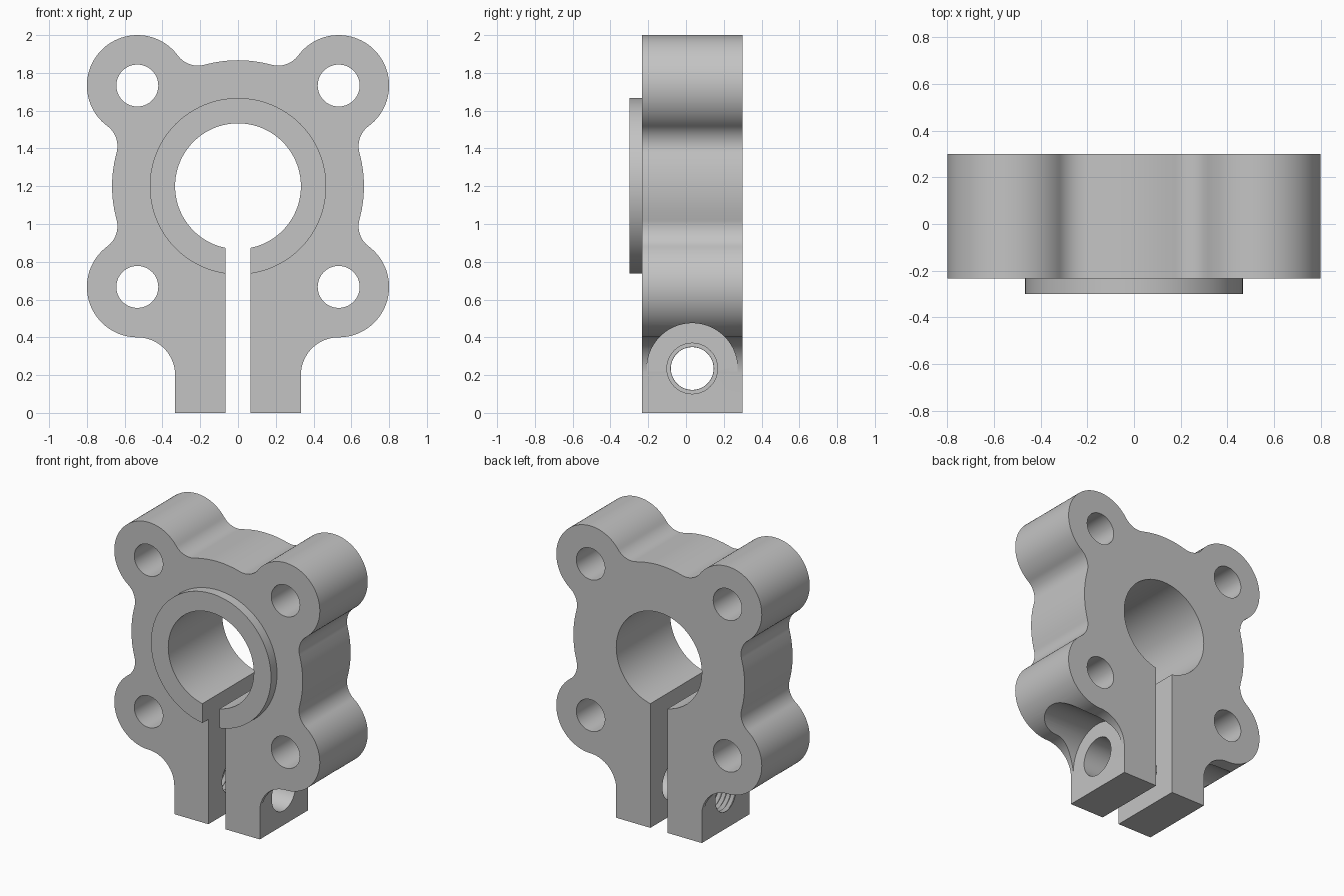
import bpy
import bmesh
from math import sin, cos, tau, pi, radians, hypot, acos, atan2

cube = bpy.data.objects.get("Cube")
if cube:
    bpy.data.objects.remove(cube, do_unlink=True)

# Main dimensions
FRONT, BACK, BOSS_FRONT = -0.233, 0.3, -0.3
CZ = 1.2                 # bore height
BODY_R, LOBE_R, FILLET_R = 0.667, 0.267, 0.133
OFF = 0.533              # bolt hole offset from the bore axis
STEM, SLOT = 0.333, 0.067
SCREW_Y, SCREW_Z = 0.033, 0.235

steel = bpy.data.materials.new("grey steel")
steel.use_nodes = True
colour = (0.55, 0.55, 0.55, 1)
steel.diffuse_color = colour
steel.node_tree.nodes["Principled BSDF"].inputs["Base Color"].default_value = colour


def finish(name, bm):
    bmesh.ops.recalc_face_normals(bm, faces=bm.faces)
    mesh = bpy.data.meshes.new(name)
    bm.to_mesh(mesh)
    bm.free()
    mesh.materials.append(steel)
    obj = bpy.data.objects.new(name, mesh)
    bpy.context.collection.objects.link(obj)
    return obj


def lathe(name, profile, axis, centre, seg=96):
    """Capped solid from (position, radius) pairs along the x or y axis."""
    bm = bmesh.new()
    rings = []
    for t, r in profile:
        ring = []
        for i in range(seg):
            u, v = r * cos(tau * i / seg), r * sin(tau * i / seg)
            co = (t, centre[0] + u, centre[1] + v) if axis == "X" else (centre[0] + u, t, centre[1] + v)
            ring.append(bm.verts.new(co))
        rings.append(ring)
    for a, b in zip(rings, rings[1:]):
        for i in range(seg):
            j = (i + 1) % seg
            bm.faces.new((a[i], a[j], b[j], b[i]))
    bm.faces.new(rings[0])
    bm.faces.new(rings[-1])
    return finish(name, bm)


def arc(cx, cz, r, a0, a1):
    n = max(4, int(abs(a1 - a0) / radians(4)))
    return [(cx + r * cos(a0 + (a1 - a0) * i / n), cz + r * sin(a0 + (a1 - a0) * i / n))
            for i in range(n + 1)]


def combine(target, tool, operation="DIFFERENCE"):
    mod = target.modifiers.new(tool.name, "BOOLEAN")
    mod.operation = operation
    mod.solver = "EXACT"
    mod.object = tool
    bpy.context.view_layer.objects.active = target
    bpy.ops.object.modifier_apply(modifier=mod.name)
    bpy.data.objects.remove(tool, do_unlink=True)


# Outline: round body, four lobes, tangent fillets, stem
reach, lobe_dist, fillet_dist = BODY_R + FILLET_R, OFF * 2 ** 0.5, LOBE_R + FILLET_R
spread = acos((reach ** 2 + lobe_dist ** 2 - fillet_dist ** 2) / (2 * reach * lobe_dist))
low, high = pi / 4 - spread, pi / 4 + spread
turn = atan2(reach * sin(high) - OFF, reach * cos(high) - OFF)
side = pi / 2 - turn


def fillet(angle, a0, a1):
    return arc(reach * cos(angle), CZ + reach * sin(angle), FILLET_R, a0, a1)


half = [(STEM, 0)]
for piece in (
    arc(STEM + 0.2, 0.2, 0.2, pi, pi / 2),
    arc(OFF, CZ - OFF, LOBE_R, -pi / 2, -side),
    fillet(-low, pi - side, pi - low),
    arc(0, CZ, BODY_R, -low, low),
    fillet(low, pi + low, pi + side),
    arc(OFF, CZ + OFF, LOBE_R, side, turn),
    fillet(high, turn + pi, high + pi),
    arc(0, CZ, BODY_R, high, pi / 2),
):
    half += [p for i, p in enumerate(piece)
             if i or hypot(p[0] - half[-1][0], p[1] - half[-1][1]) > 0.002]
outline = half + [(-x, z) for x, z in reversed(half[:-1])]

bm = bmesh.new()
face = bm.faces.new([bm.verts.new((x, FRONT, z)) for x, z in outline])
extruded = bmesh.ops.extrude_face_region(bm, geom=[face], use_keep_orig=True)
bmesh.ops.translate(bm, vec=(0, BACK - FRONT, 0),
                    verts=[g for g in extruded["geom"] if isinstance(g, bmesh.types.BMVert)])
clamp = finish("clamp_flange", bm)

# Raised collar on the front
combine(clamp, lathe("collar", [(BOSS_FRONT, 0.467), (FRONT + 0.1, 0.467)], "Y", (0, CZ), 128), "UNION")

# Bore and bolt holes
combine(clamp, lathe("bore", [(-0.5, 0.333), (0.5, 0.333)], "Y", (0, CZ), 128))
for sx in (-1, 1):
    for sz in (-1, 1):
        combine(clamp, lathe("bolt_hole", [(-0.5, 0.111), (0.5, 0.111)], "Y",
                             (sx * OFF, CZ + sz * OFF), 64))

# Clamping slot
bm = bmesh.new()
bmesh.ops.create_cube(bm, size=1)
bmesh.ops.scale(bm, vec=(2 * SLOT, 1, CZ + 0.2), verts=bm.verts)
bmesh.ops.translate(bm, vec=(0, 0, CZ / 2 - 0.1), verts=bm.verts)
combine(clamp, finish("slot", bm))

# Screw head pockets on both sides
for s in (-1, 1):
    combine(clamp, lathe("screw_pocket", [(s * (STEM + 0.001), 0.24), (s, 0.24)], "X",
                         (SCREW_Y, SCREW_Z)))

# Clear screw hole on the left, threaded hole on the right
combine(clamp, lathe("clear_hole", [(0.03, 0.134), (0.4, 0.134)], "X", (SCREW_Y, SCREW_Z), 64))
pitch = 0.033
thread = [(-0.365 + pitch / 2 * i, 0.133 if i % 2 else 0.113) for i in range(21)]
combine(clamp, lathe("threaded_hole", thread, "X", (SCREW_Y, SCREW_Z), 64))

# Smooth curved walls, crisp rims
bpy.ops.object.select_all(action="DESELECT")
clamp.select_set(True)
bpy.context.view_layer.objects.active = clamp
bpy.ops.object.shade_smooth_by_angle(angle=radians(30))
